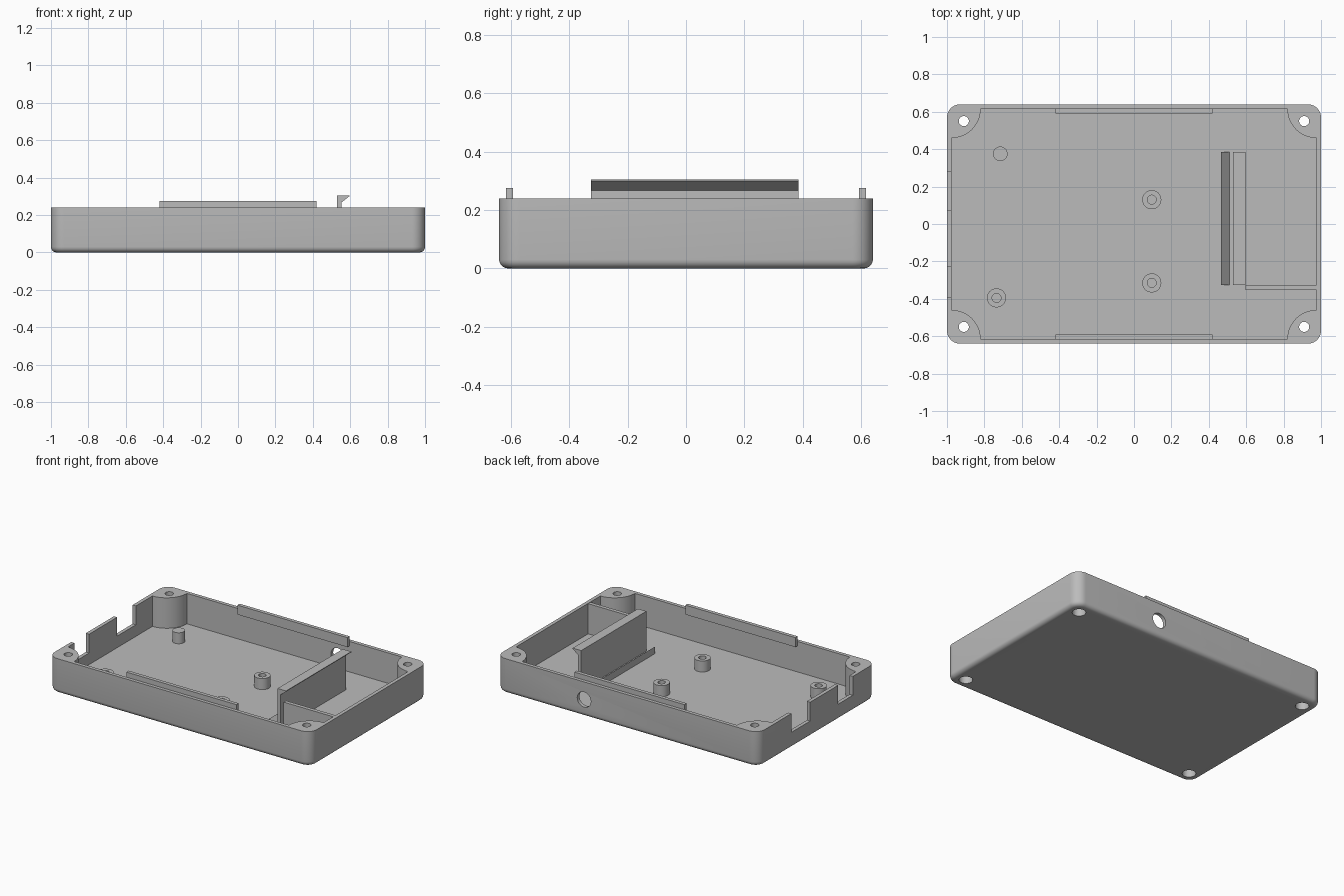
import bpy, bmesh, math
from mathutils import Matrix, Vector

cube = bpy.data.objects.get("Cube")
if cube:
    bpy.data.objects.remove(cube, do_unlink=True)

GREY = (0.5, 0.5, 0.5, 1.0)
mat = bpy.data.materials.new("plain_grey")
mat.use_nodes = True
mat.diffuse_color = GREY
mat.node_tree.nodes["Principled BSDF"].inputs["Base Color"].default_value = GREY

W, D, H = 1.0, 0.64, 0.24          # half width, half depth, tray height
IX, IY, FLOOR = 0.975, 0.615, 0.03  # inner half sizes, floor level
EPS = 0.01


def finish(name, bm):
    bmesh.ops.recalc_face_normals(bm, faces=bm.faces)
    me = bpy.data.meshes.new(name)
    bm.to_mesh(me)
    bm.free()
    me.materials.append(mat)
    ob = bpy.data.objects.new(name, me)
    bpy.context.collection.objects.link(ob)
    return ob


def extrude(bm, pts, vec):
    """Closed 3D outline swept along a vector."""
    face = bm.faces.new([bm.verts.new(p) for p in pts])
    res = bmesh.ops.extrude_face_region(bm, geom=[face])
    verts = [v for v in res["geom"] if isinstance(v, bmesh.types.BMVert)]
    bmesh.ops.translate(bm, verts=verts, vec=vec)


def prism(name, pts, z0, z1):
    bm = bmesh.new()
    extrude(bm, [(x, y, z0) for x, y in pts], (0, 0, z1 - z0))
    return finish(name, bm)


def box(name, x0, x1, y0, y1, z0, z1):
    return prism(name, [(x0, y0), (x1, y0), (x1, y1), (x0, y1)], z0, z1)


def side_profile(name, pts, y0, y1):
    bm = bmesh.new()
    extrude(bm, [(x, y0, z) for x, z in pts], (0, y1 - y0, 0))
    return finish(name, bm)


def cylinder(name, x, y, r, z0, z1, hole=0.0):
    bm = bmesh.new()
    bmesh.ops.create_cone(bm, cap_ends=True, segments=32, radius1=r, radius2=r,
                          depth=z1 - z0,
                          matrix=Matrix.Translation((x, y, (z0 + z1) / 2)))
    if hole:
        top = max(bm.faces, key=lambda f: f.calc_center_median().z)
        bmesh.ops.inset_region(bm, faces=[top], thickness=r - hole)
        res = bmesh.ops.extrude_discrete_faces(bm, faces=[top])
        inner = res["faces"][0]
        bmesh.ops.translate(bm, verts=inner.verts, vec=(0, 0, FLOOR - z1))
        bmesh.ops.remove_doubles(bm, verts=bm.verts, dist=1e-5)
    return finish(name, bm)


def arc(cx, cy, r, a0, a1, n=16):
    angles = [math.radians(a0 + (a1 - a0) * i / n) for i in range(n + 1)]
    return [(cx + r * math.cos(a), cy + r * math.sin(a)) for a in angles]


def cut(target, cutter):
    cutter.hide_render = True
    mod = target.modifiers.new("cut", "BOOLEAN")
    mod.operation = "DIFFERENCE"
    mod.solver = "EXACT"
    mod.object = cutter
    bpy.context.view_layer.objects.active = target
    bpy.ops.object.modifier_apply(modifier=mod.name)
    bpy.data.objects.remove(cutter, do_unlink=True)


def smooth(ob):
    bpy.ops.object.select_all(action="DESELECT")
    ob.select_set(True)
    bpy.context.view_layer.objects.active = ob
    bpy.ops.object.shade_smooth_by_angle(angle=math.radians(30))


CORNERS = [(1, 1, 0), (-1, 1, 90), (-1, -1, 180), (1, -1, 270)]

# Tray: rounded block with a softened bottom rim
R = 0.07
outline = [p for sx, sy, a in CORNERS
           for p in arc(sx * (W - R), sy * (D - R), R, a, a + 90, 10)]
bm = bmesh.new()
extrude(bm, [(x, y, 0) for x, y in outline], (0, 0, H))
rim = [e for e in bm.edges if all(v.co.z < 1e-4 for v in e.verts)]
bmesh.ops.bevel(bm, geom=rim, offset=0.03, offset_type="OFFSET", segments=5,
                profile=0.5, affect="EDGES")
tray = finish("tray", bm)

# Cavity, leaving a quarter-round screw boss in each corner
cavity = [p for sx, sy, a in CORNERS
          for p in arc(sx * IX, sy * IY, 0.155, a + 270, a + 180)]
cut(tray, prism("cavity_cutter", cavity, FLOOR, H + 0.1))

# Screw holes with counterbores underneath
for sx, sy, _ in CORNERS:
    x, y = sx * 0.91, sy * 0.55
    cut(tray, cylinder("screw_cutter", x, y, 0.027, -0.05, H + 0.05))
    cut(tray, cylinder("counterbore_cutter", x, y, 0.043, -0.05, 0.1))

# Port notches in the left-hand end wall
for y0, y1 in ((0.075, 0.28), (-0.39, -0.23)):
    cut(tray, box("notch_cutter", -W - 0.05, -IX + EPS, y0, y1, 0.11, H + 0.1))

# Round cable hole in the back wall
hole = cylinder("cable_hole_cutter", 0, 0, 0.052, -0.06, 0.06)
hole.data.transform(Matrix.Translation((0.33, D, 0.118)) @ Matrix.Rotation(math.pi / 2, 4, "X"))
cut(tray, hole)
smooth(tray)

# Locating lips along the long walls
for side, name in ((1, "back_lip"), (-1, "front_lip")):
    ys = sorted((side * 0.592, side * 0.617))
    box(name, -0.42, 0.42, ys[0], ys[1], 0.21, 0.275)

# Board standoffs and plain locating peg
for i, (x, y) in enumerate(((0.095, 0.13), (0.095, -0.315), (-0.735, -0.395))):
    smooth(cylinder(f"standoff_{i + 1}", x, y, 0.051, FLOOR - EPS, 0.106, hole=0.024))
smooth(cylinder("locating_peg", -0.715, 0.375, 0.039, FLOOR - EPS, 0.106))

# Snap clip wall with a hooked top, and the ramp strip beside it
base = FLOOR - EPS
side_profile("snap_clip", [(0.53, base), (0.553, base), (0.553, 0.267),
                           (0.595, 0.3), (0.595, 0.305), (0.53, 0.305)], -0.326, 0.385)
side_profile("ramp_strip", [(0.465, base), (0.51, base), (0.51, FLOOR),
                            (0.465, 0.078)], -0.326, 0.385)

# Short partition joining the right-hand end wall
box("partition", 0.595, IX + EPS, -0.352, -0.326, base, H - 0.002)
